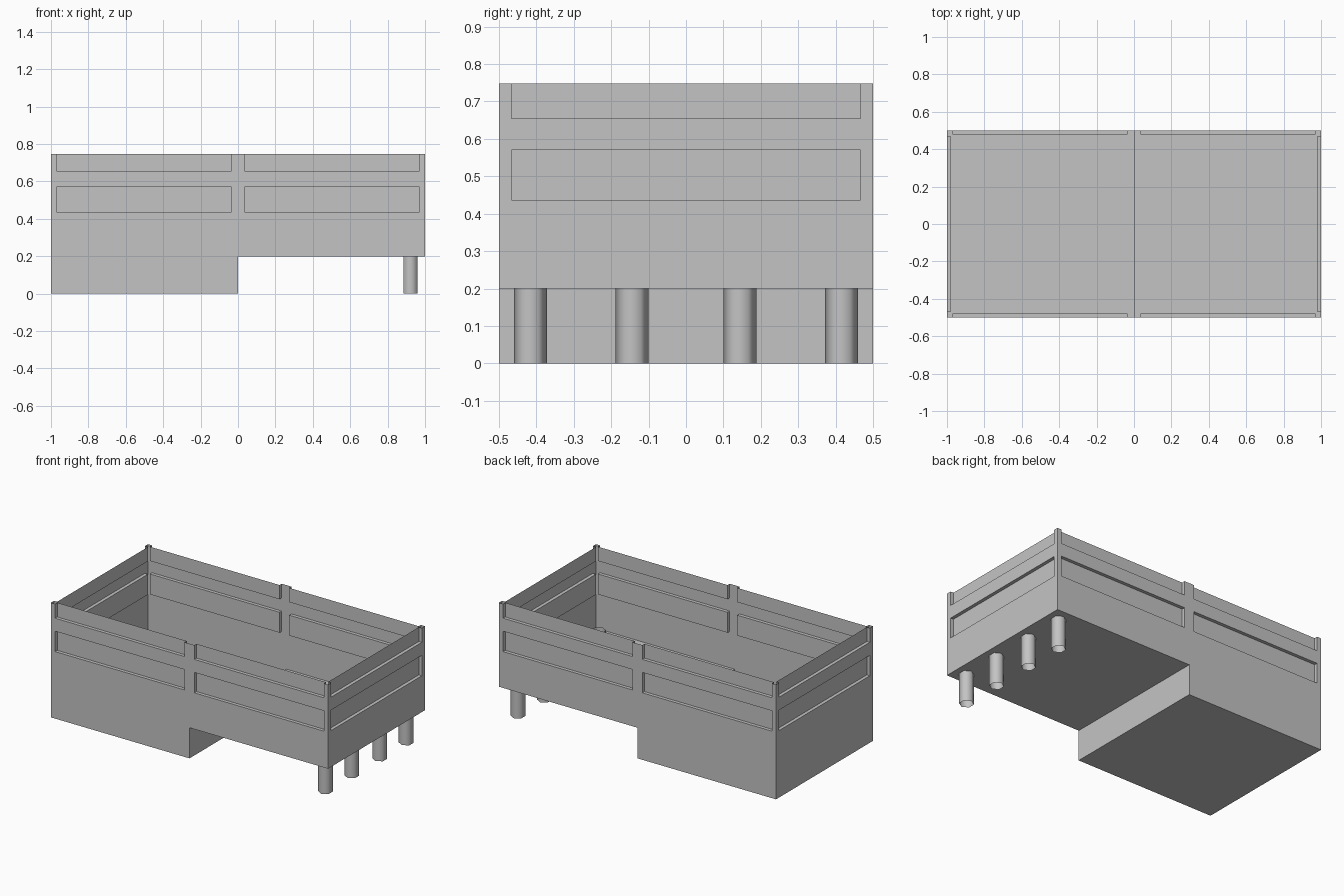
import bpy, bmesh
from mathutils import Vector

if "Cube" in bpy.data.objects:
    bpy.data.objects.remove(bpy.data.objects["Cube"])

GREY = 0.55
HX, HY, TOP, STEP, DEPTH = 1.0, 0.5, 0.748, 0.2, 0.022

grey = bpy.data.materials.new("plain_grey")
grey.use_nodes = True
grey.diffuse_color = (GREY, GREY, GREY, 1)
grey.node_tree.nodes["Principled BSDF"].inputs["Base Color"].default_value = (GREY, GREY, GREY, 1)


def finish(name, bm, outward=None):
    """Weld, orient and link a mesh; the first face must look along outward."""
    bmesh.ops.remove_doubles(bm, verts=bm.verts, dist=1e-5)
    if outward:
        bmesh.ops.recalc_face_normals(bm, faces=bm.faces)
        bm.faces.ensure_lookup_table()
        bm.normal_update()
        if bm.faces[0].normal.dot(Vector(outward)) < 0:
            bmesh.ops.reverse_faces(bm, faces=bm.faces)
    mesh = bpy.data.meshes.new(name)
    bm.to_mesh(mesh)
    bm.free()
    mesh.materials.append(grey)
    obj = bpy.data.objects.new(name, mesh)
    bpy.context.collection.objects.link(obj)
    return obj


def quad(bm, points):
    return bm.faces.new([bm.verts.new(p) for p in points])


def wall(name, us, zs, place, outward, is_panel, is_gap):
    """Thin wall on a grid of cells; panel cells are pushed inwards."""
    bm = bmesh.new()
    cols, rows = len(us) - 1, len(zs) - 1

    def depth(i, j):
        if not (0 <= i < cols and 0 <= j < rows) or is_gap(i, j):
            return None
        return DEPTH if is_panel(i, j) else 0.0

    for i in range(cols):
        for j in range(rows):
            d = depth(i, j)
            if d is None:
                continue
            a, b, lo, hi = us[i], us[i + 1], zs[j], zs[j + 1]
            quad(bm, [place(a, lo, d), place(b, lo, d), place(b, hi, d), place(a, hi, d)])
            # returns between a panel and its neighbours
            right, above = depth(i + 1, j), depth(i, j + 1)
            if right is not None and right != d:
                quad(bm, [place(b, lo, d), place(b, lo, right), place(b, hi, right), place(b, hi, d)])
            if above is not None and above != d:
                quad(bm, [place(a, hi, d), place(b, hi, d), place(b, hi, above), place(a, hi, above)])
    return finish(name, bm, outward)


# Long walls, with two columns of recessed panels and a stepped underside
panel_z = [0.437, 0.57, 0.655, TOP]
long_u = [-HX, -0.97, -0.035, 0, 0.035, 0.97, HX]
for name, s in (("front_wall", -1), ("back_wall", 1)):
    wall(name, long_u, [0, STEP] + panel_z,
         lambda u, z, d, s=s: (u, s * (HY - d), z), (0, s, 0),
         lambda i, j: i in (1, 4) and j in (2, 4),
         lambda i, j: j == 0 and i > 2)

# End walls, with one column of recessed panels
for name, s, base in (("right_wall", -1, 0), ("left_wall", 1, STEP)):
    wall(name, [-HY, -0.467, 0.467, HY], [base] + panel_z,
         lambda u, z, d, s=s: (s * (HX - d), u, z), (s, 0, 0),
         lambda i, j: i == 1 and j in (1, 3),
         lambda i, j: False)

# Stepped floor
bm = bmesh.new()
profile = [(-HX, 0), (0, 0), (0, STEP), (HX, STEP)]
for (x0, z0), (x1, z1) in zip(profile, profile[1:]):
    quad(bm, [(x0, -HY, z0), (x0, HY, z0), (x1, HY, z1), (x1, -HY, z1)])
finish("stepped_floor", bm, (0, 0, -1))

# Row of hexagonal open tube legs under the raised end
for n, y in enumerate((-0.416, -0.144, 0.144, 0.416), 1):
    bpy.ops.mesh.primitive_cylinder_add(vertices=6, radius=0.044, depth=0.24,
                                        end_fill_type='NOTHING', location=(0.922, y, 0.12))
    leg = bpy.context.object
    leg.name = f"leg_{n}"
    leg.data.materials.append(grey)
    bpy.ops.object.shade_smooth()
